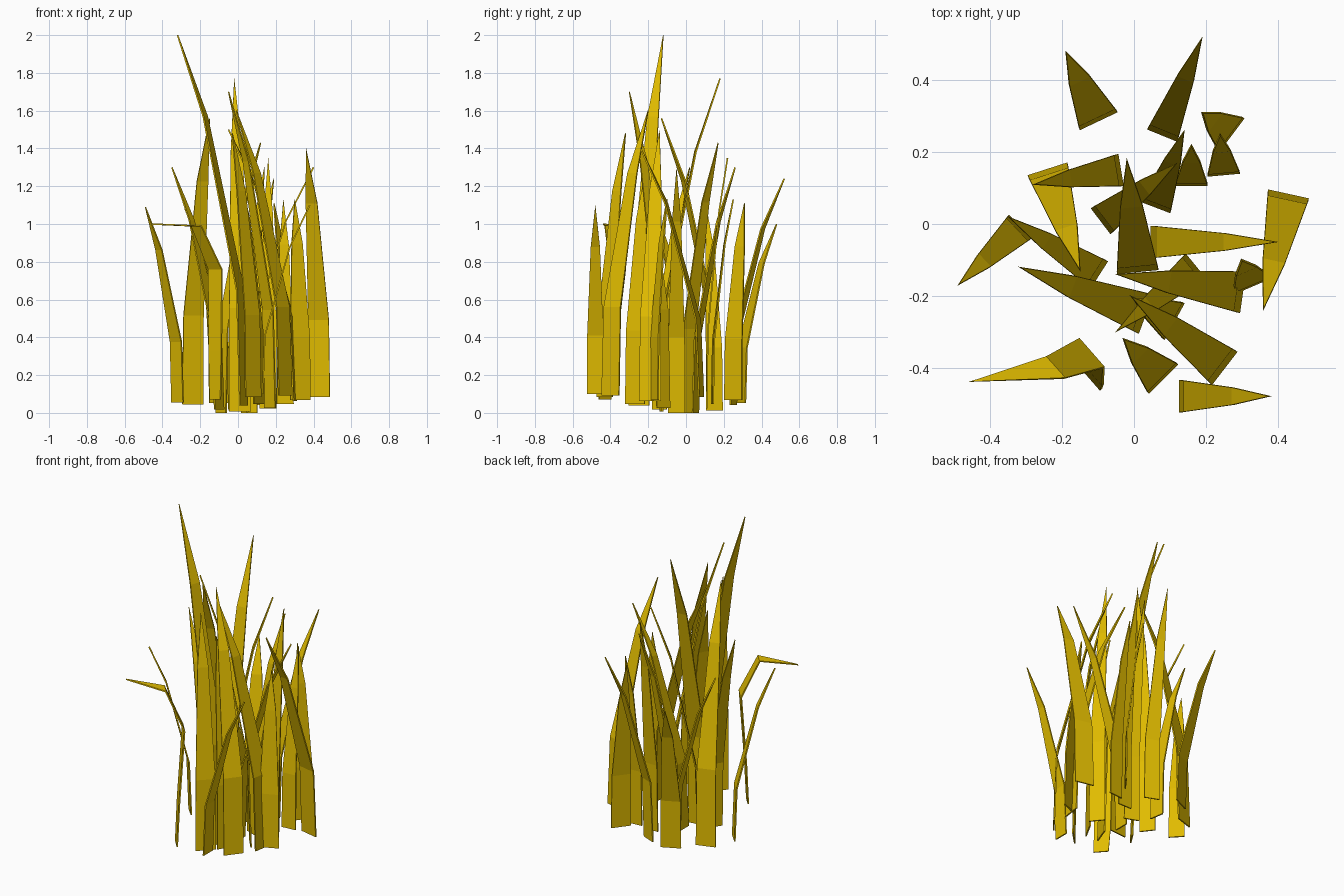
import bpy
from mathutils import Vector

if "Cube" in bpy.data.objects:
    bpy.data.objects.remove(bpy.data.objects["Cube"])

mat = bpy.data.materials.new("dry_grass")
mat.diffuse_color = (0.75, 0.50, 0.0, 1)
mat.use_nodes = True
mat.node_tree.nodes["Principled BSDF"].inputs["Base Color"].default_value = mat.diffuse_color


def make_blade(name, side, rings, tip):
    """Thin strip through (centre, width factor) rings, ending in a point."""
    verts, faces = [], []
    for c, w in rings:
        verts += [c - side * w, c + side * w]
    for a in range(0, len(verts) - 2, 2):
        faces.append((a, a + 1, a + 3, a + 2))
    n = len(verts)
    verts.append(tip)
    faces.append((n - 2, n - 1, n))
    me = bpy.data.meshes.new(name)
    me.from_pydata(verts, [], faces)
    me.materials.append(mat)
    ob = bpy.data.objects.new(name, me)
    bpy.context.collection.objects.link(ob)
    sol = ob.modifiers.new("thickness", 'SOLIDIFY')
    sol.thickness = 0.008
    sol.offset = 0


def bent_blade(name, width, x, y, tx, ty, tz):
    """Upright foot, leaning middle, pointed end; the flat side faces the lean."""
    z0 = 0.25 * max(0, Vector((x, y)).length - 0.1)  # outer blades start higher
    base, tip = Vector((x, y, z0)), Vector((tx, ty, tz))
    lean = Vector((tx - x, ty - y, 0))
    side = lean.cross(Vector((0, 0, 1))).normalized() * width / 2
    up = Vector((0, 0, tz - z0))
    rings = [(base, 1),
             (base + lean * 0.05 + up * 0.31, 0.96),
             (base + lean * 0.58 + up * 0.78, 0.54)]
    make_blade(name, side, rings, tip)


# foot x, y and tip x, y, z of each blade, by width
wide = [
    (-0.10, 0.29, -0.19, 0.48, 1.0),
    (0.27, 0.25, 0.19, 0.31, 1.11),
    (0.01, -0.13, -0.02, 0.18, 1.77),
    (-0.24, 0.15, -0.15, -0.13, 1.56),
    (0.03, -0.25, -0.32, -0.12, 2.0),
    (0.43, 0.08, 0.36, -0.24, 1.4),
    (0.30, -0.19, -0.05, -0.14, 1.5),
    (0.33, -0.17, 0.30, -0.1, 1.13),
    (0.08, -0.43, -0.03, -0.32, 1.48),
    (0.25, -0.40, -0.01, -0.2, 1.6),
    (0.11, -0.27, 0.0, -0.21, 1.3),
]
narrow = [
    (0.08, 0.25, 0.19, 0.52, 1.24),
    (0.25, 0.14, 0.24, 0.25, 1.13),
    (0.16, 0.11, 0.16, 0.22, 1.35),
    (0.06, 0.05, 0.14, 0.26, 1.3),
    (-0.09, 0.01, 0.12, 0.17, 1.43),
    (-0.04, 0.15, -0.28, 0.11, 1.08),
    (-0.10, -0.14, -0.35, 0.02, 1.3),
    (-0.32, -0.01, -0.49, -0.17, 1.09),
    (0.05, -0.05, 0.40, -0.05, 1.3),
    (0.17, -0.12, -0.05, -0.3, 1.7),
    (0.13, -0.48, 0.38, -0.48, 1.1),
]
for label, width, group in (("wide", 0.116, wide), ("narrow", 0.09, narrow)):
    for i, blade in enumerate(group):
        bent_blade(f"{label}_grass_blade_{i + 1}", width, *blade)

# folded blade whose end lies flat
make_blade("folded_grass_blade", Vector((0.035, -0.04, 0)), [
    (Vector((-0.12, -0.43, 0.07)), 0.8),
    (Vector((-0.12, -0.41, 0.33)), 0.95),
    (Vector((-0.12, -0.36, 0.76)), 1),
    (Vector((-0.22, -0.40, 0.99)), 0.75)], Vector((-0.46, -0.44, 1)))
